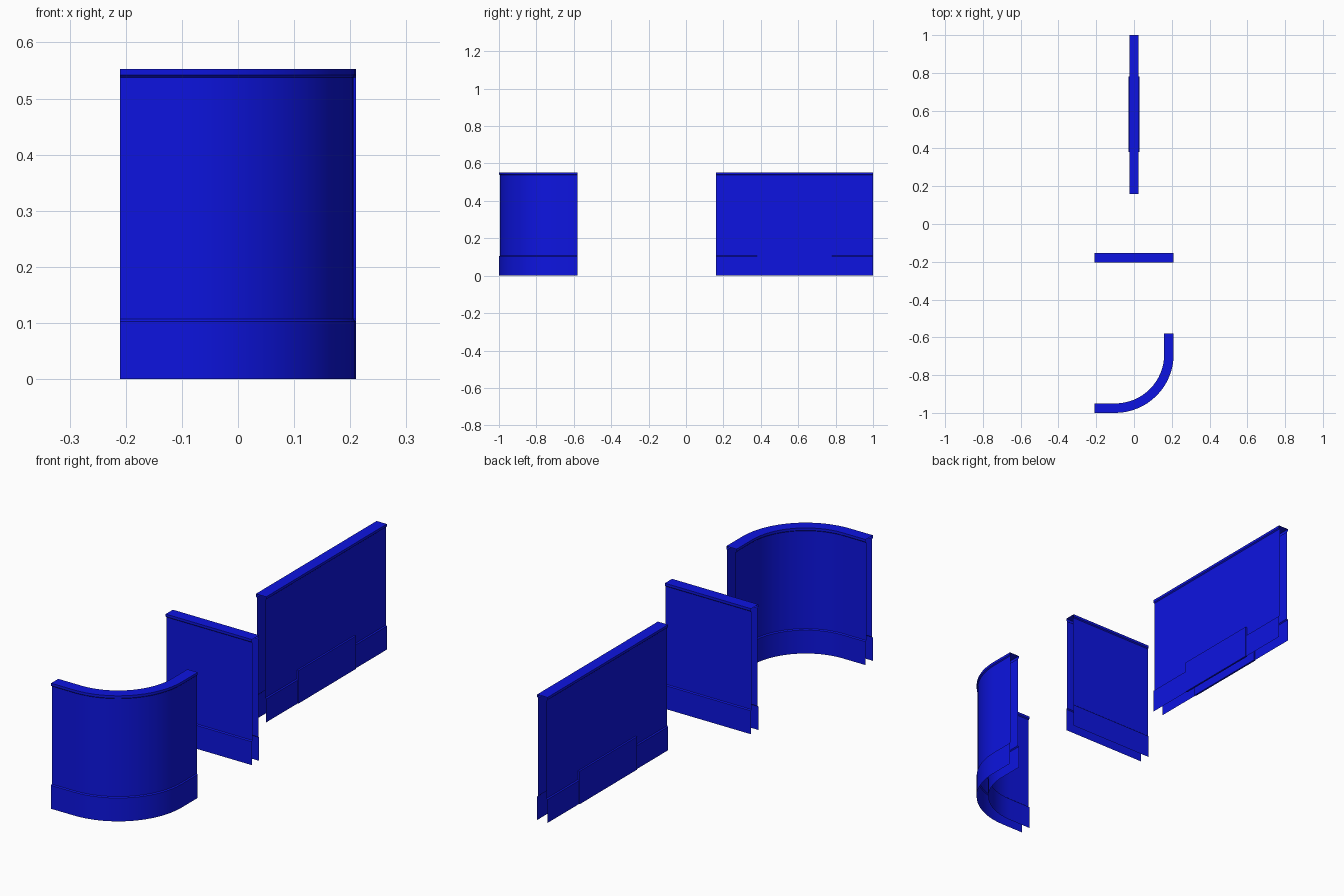
import bpy, bmesh, math

if "Cube" in bpy.data.objects:
    bpy.data.objects.remove(bpy.data.objects["Cube"])

blue = bpy.data.materials.new("blue")
blue.diffuse_color = (0.004, 0.007, 0.75, 1)
blue.use_nodes = True
blue.node_tree.nodes["Principled BSDF"].inputs["Base Color"].default_value = blue.diffuse_color

# Half cross-section: skirting, recessed panel, top cap (offset from centreline, height)
HALF = [(0.025, 0), (0.025, 0.103), (0.0205, 0.107), (0.0205, 0.538),
        (0.025, 0.542), (0.025, 0.553)]


def sweep(name, path, half):
    """Sweep a mirrored open-bottom section along (x, y, direction angle) stations."""
    section = half + [(-o, z) for o, z in reversed(half)]
    bm = bmesh.new()
    rows = []
    for x, y, a in path:
        nx, ny = math.sin(a), -math.cos(a)
        rows.append([bm.verts.new((x + nx * o, y + ny * o, z)) for o, z in section])
    for r, s in zip(rows, rows[1:]):
        for i in range(len(section) - 1):
            bm.faces.new((r[i], s[i], s[i + 1], r[i + 1]))
    me = bpy.data.meshes.new(name)
    bm.to_mesh(me)
    bm.free()
    me.materials.append(blue)
    ob = bpy.data.objects.new(name, me)
    bpy.context.collection.objects.link(ob)
    bpy.context.view_layer.objects.active = ob
    ob.select_set(True)
    bpy.ops.object.shade_smooth_by_angle(angle=math.radians(25))
    ob.select_set(False)
    return ob


# Long and short straight barriers
UP = math.pi / 2
sweep("long_barrier", [(0, 0.16, UP), (0, 1.0, UP)], HALF)
sweep("short_barrier", [(-0.21, -0.178, 0), (0.21, -0.178, 0)], HALF)

# Curved corner barrier: straight lead-in, quarter turn, straight lead-out
R, CX, CY, N = 0.285, -0.10, -0.69, 16
arc = [(CX + R * math.sin(t), CY - R * math.cos(t), t)
       for t in (UP * i / N for i in range(N + 1))]
sweep("curved_barrier", [(-0.21, CY - R, 0)] + arc + [(CX + R, -0.58, UP)], HALF)

# Raised foot block on both sides of the long barrier
for side, name in ((1, "right_foot_block"), (-1, "left_foot_block")):
    bm = bmesh.new()
    bmesh.ops.create_cube(bm, size=1)
    for v in bm.verts:
        v.co.x = side * (0.0245 + v.co.x * 0.008)
        v.co.y = 0.58 + v.co.y * 0.40
        v.co.z = (v.co.z + 0.5) * 0.145
    me = bpy.data.meshes.new(name)
    bm.to_mesh(me)
    bm.free()
    me.materials.append(blue)
    bpy.context.collection.objects.link(bpy.data.objects.new(name, me))
